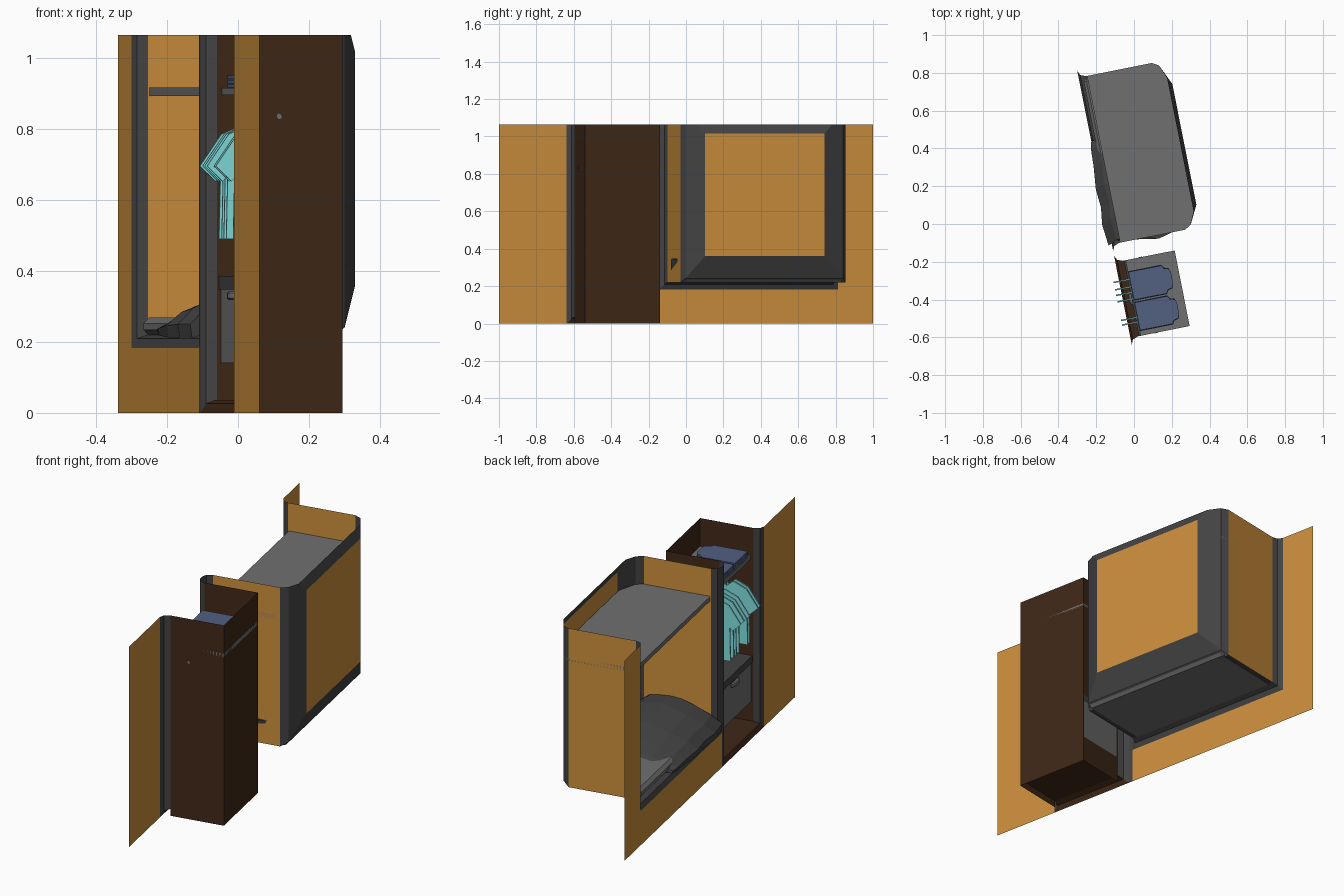
import bpy, bmesh, math
from mathutils import Vector

if "Cube" in bpy.data.objects:
    bpy.data.objects.remove(bpy.data.objects["Cube"])

# Local frame: s runs along the wall, w goes back into the recesses, z is up
ANG = math.atan2(0.398, 2.0)
D = Vector((-math.sin(ANG), math.cos(ANG), 0))
N = Vector((math.cos(ANG), math.sin(ANG), 0))
ORIGIN = Vector((0.06, -1, 0))
LENGTH, TOP = 2.039, 1.065


def P(s, w, z):
    return ORIGIN + D * s + N * w + Vector((0, 0, z))


def material(name, rgb):
    m = bpy.data.materials.new(name)
    m.diffuse_color = (*rgb, 1)
    m.use_nodes = True
    m.node_tree.nodes["Principled BSDF"].inputs["Base Color"].default_value = m.diffuse_color
    return m


OCHRE = material("ochre", (0.60, 0.27, 0.045))
BROWN = material("brown", (0.05, 0.021, 0.009))
DARK = material("dark_grey", (0.055, 0.055, 0.055))
GREY = material("grey", (0.16, 0.16, 0.16))
CYAN = material("cyan", (0.22, 0.72, 0.72))
BLUE = material("blue", (0.085, 0.115, 0.22))


def mesh(name, verts, faces, mats, idx=None, bevel=0):
    bm = bmesh.new()
    vs = [bm.verts.new(P(*v)) for v in verts]
    for i, f in enumerate(faces):
        face = bm.faces.new([vs[k] for k in f])
        face.material_index = idx[i] if idx else 0
    bmesh.ops.remove_doubles(bm, verts=bm.verts, dist=1e-5)
    bmesh.ops.recalc_face_normals(bm, faces=bm.faces)
    me = bpy.data.meshes.new(name)
    bm.to_mesh(me)
    bm.free()
    ob = bpy.data.objects.new(name, me)
    bpy.context.collection.objects.link(ob)
    for m in mats:
        me.materials.append(m)
    if bevel:
        b = ob.modifiers.new("bevel", 'BEVEL')
        b.width, b.segments = bevel, 1
    return ob


def prism(name, pts, h0, h1, mat, axis='z', bevel=0):
    """Extrude an outline: (s, w) points along z, or (w, z) points along s."""
    n = len(pts)
    put = (lambda p, h: (p[0], p[1], h)) if axis == 'z' else (lambda p, h: (h, p[0], p[1]))
    v = [put(p, h0) for p in pts] + [put(p, h1) for p in pts]
    f = [list(range(n)), list(range(n, 2 * n))]
    f += [[i, (i + 1) % n, n + (i + 1) % n, n + i] for i in range(n)]
    return mesh(name, v, f, [mat], bevel=bevel)


def box(name, s0, s1, w0, w1, z0, z1, mat, bevel=0):
    return prism(name, [(s0, w0), (s1, w0), (s1, w1), (s0, w1)], z0, z1, mat, bevel=bevel)


def u_sweep(name, s0, s1, zb, prof, side, bottom):
    """Sweep (outward offset, depth) points around the sides and bottom of an opening."""
    v, f, idx = [], [], []
    for o, w in prof:
        v += [(s0 - o, w, TOP), (s0 - o, w, zb - o), (s1 + o, w, zb - o), (s1 + o, w, TOP)]
    for r in range(len(prof) - 1):
        for c in range(3):
            a = r * 4 + c
            f.append([a, a + 1, a + 5, a + 4])
            idx.append(1 if c == 1 else 0)
    return mesh(name, v, f, [side, bottom], idx)


def wall(name, s0, s1, z0, z1, mat, w=0):
    return mesh(name, [(s0, w, z0), (s1, w, z0), (s1, w, z1), (s0, w, z1)], [[0, 1, 2, 3]], [mat])


# Front wall and pillar between the two openings
C0, C1, CB, CD = 0.405, 0.813, 0.037, 0.32      # closet sides, floor, depth
B0, B1, BB = 0.91, 1.81, 0.22                   # bed alcove sides, floor
E = 0.037
LIP = [(E, 0), (0.011, 0.011), (0, 0.04)]
wall("wall_near", 0, C0 - E, 0, TOP, OCHRE)
wall("wall_far", B1 + E, LENGTH, 0, TOP, OCHRE)
wall("wall_under_bed", B0 - E, B1 + E, 0, BB - E, OCHRE)
wall("pillar_front", C1 + E, B0 - E, 0, TOP, DARK)

# Closet recess
u_sweep("closet_frame", C0, C1, CB, LIP, DARK, BROWN)
u_sweep("closet_sides", C0, C1, CB, [(0, 0.04), (0, CD)], BROWN, BROWN)
wall("closet_back", C0, C1, 0, TOP, BROWN, CD)
for nm, s in (("closet_skirt_near", C0), ("closet_skirt_far", C1)):
    mesh(nm, [(s, 0.04, 0), (s, CD, 0), (s, CD, CB), (s, 0.04, CB)], [[0, 1, 2, 3]], [BROWN])

# Bed alcove recess
u_sweep("alcove_frame", B0, B1, BB, LIP, DARK, DARK)
u_sweep("alcove_sides", B0, B1, BB, [(0, 0.04), (0, 0.395)], OCHRE, DARK)
u_sweep("alcove_back_corner", B0, B1, BB, [(0, 0.395), (-0.02, 0.43)], DARK, GREY)

# Back panel with sloped surround, cut off at the top
r0, r1, rb, rw = B0 + 0.02, B1 - 0.02, BB + 0.02, 0.43
p0, p1, pb, pt, pw = 1.028, 1.68, 0.36, 1.015, 0.48
k, cw = 0.42, 0.459
c0, c1 = p0 - (p0 - r0) * k, p1 + (r1 - p1) * k
mesh("alcove_back",
     [(r0, rw, rb), (r1, rw, rb), (r1, rw, TOP), (c1, cw, TOP), (c0, cw, TOP), (r0, rw, TOP),
      (p0, pw, pb), (p1, pw, pb), (p1, pw, pt), (p0, pw, pt)],
     [[0, 1, 7, 6], [1, 2, 3, 8, 7], [3, 4, 9, 8], [5, 0, 6, 9, 4], [6, 7, 8, 9]],
     [DARK, OCHRE], [0, 0, 0, 0, 1])

# Shelf above the bed
prism("bed_shelf", [(B0, 0.045), (B1, 0.045), (B1, 0.395), (r1, rw), (p1, 0.476),
                    (p0, 0.476), (r0, rw), (B0, 0.395)], 0.892, 0.916, GREY)

# Mattress
box("mattress", B0 + 0.01, B1 - 0.01, 0.022, 0.425, BB - 0.002, 0.268, GREY, bevel=0.016)

# Rumpled blanket, lofted along the bed
section = [(0.03, 0.225), (-0.012, 0.21), (-0.018, 0.25), (0.03, 0.295),
           (0.11, 0.335), (0.25, 0.348), (0.36, 0.34), (0.415, 0.30), (0.415, 0.235)]
stations = [(0.915, 1.0, 0.0), (1.03, 1.02, -0.012), (1.12, 0.95, 0.0), (1.22, 0.85, -0.008),
            (1.34, 0.66, 0.004), (1.43, 0.48, 0.008), (1.47, 0.30, 0.015)]
bv, bf, n = [], [], len(section)
for s, h, dw in stations:
    for i, (w, z) in enumerate(section):
        front = dw if i in (1, 2, 3) else 0
        bv.append((s + 0.025 * math.sin(w * 18), w + front, 0.225 + (z - 0.225) * h))
for r in range(len(stations) - 1):
    for i in range(n):
        j = (i + 1) % n
        bf.append([r * n + i, r * n + j, (r + 1) * n + j, (r + 1) * n + i])
bf += [list(range(n)), list(range(len(bv) - n, len(bv)))]
mesh("blanket", bv, bf, [DARK])

# Closet shelf and drawer unit
box("closet_shelf", C0, C1, 0.055, CD, 0.895, 0.915, GREY)
box("drawer", C0, C1, 0.052, CD - 0.003, 0.14, 0.348, GREY)
box("drawer_top", C0, C1, 0.046, CD - 0.003, 0.348, 0.385, DARK)
cup = [(0.609 + 0.045 * math.cos(a), 0.052 - 0.022 * math.sin(a))
       for a in [math.pi * i / 6 for i in range(7)]]
prism("drawer_handle", cup, 0.318, 0.342, GREY, bevel=0.005)

# Folded clothes: two stacks with notched rear corners
for si, (s0, s1) in enumerate(((0.430, 0.588), (0.594, 0.753))):
    for layer in range(3):
        a, b, g = s0 + 0.002 * layer, s1 - 0.002 * layer, 0.025
        m = (a + b) / 2
        fold = [(a, 0.058), (b, 0.058), (b, 0.235), (b - g * 0.7, 0.245), (b - g, 0.27),
                (m + 0.03, 0.278), (m - 0.03, 0.278), (a + g, 0.27), (a + g * 0.7, 0.245), (a, 0.235)]
        z = 0.916 + 0.012 * layer
        prism(f"folded_shirt_{si}_{layer}", fold, z, z + 0.010, BLUE)

# Clothes rail
RW, RZ = 0.137, 0.835
rail = [(RW + 0.008 * math.cos(math.tau * i / 8), RZ + 0.008 * math.sin(math.tau * i / 8)) for i in range(8)]
prism("clothes_rail", rail, C0 - 0.002, C1 + 0.002, GREY, axis='s')

# Hanging shirts with hanger hooks
half = [(0.0, 0.785), (0.035, 0.815), (0.105, 0.785), (0.167, 0.695),
        (0.122, 0.652), (0.108, 0.668), (0.112, 0.49)]
outline = [(RW + x, z) for x, z in half] + [(RW - x, z) for x, z in reversed(half[1:])]
for i, s in enumerate((0.48, 0.505, 0.605, 0.64, 0.67, 0.71)):
    prism(f"hanging_shirt_{i}", outline, s - 0.004, s + 0.004, CYAN, axis='s')
    cu = bpy.data.curves.new(f"hanger_hook_{i}", 'CURVE')
    cu.dimensions, cu.bevel_depth, cu.bevel_resolution = '3D', 0.002, 0
    path = [(RW, 0.785), (RW, 0.82)] + [(RW + 0.011 * math.sin(a), RZ + 0.011 * -math.cos(a))
                                        for a in (0.6, 1.6, 2.6, 3.6, 4.6)]
    sp = cu.splines.new('POLY')
    sp.points.add(len(path) - 1)
    for pt_, (w, z) in zip(sp.points, path):
        pt_.co = (*P(s, w, z), 1)
    cu.materials.append(GREY)
    bpy.context.collection.objects.link(bpy.data.objects.new(f"hanger_hook_{i}", cu))
